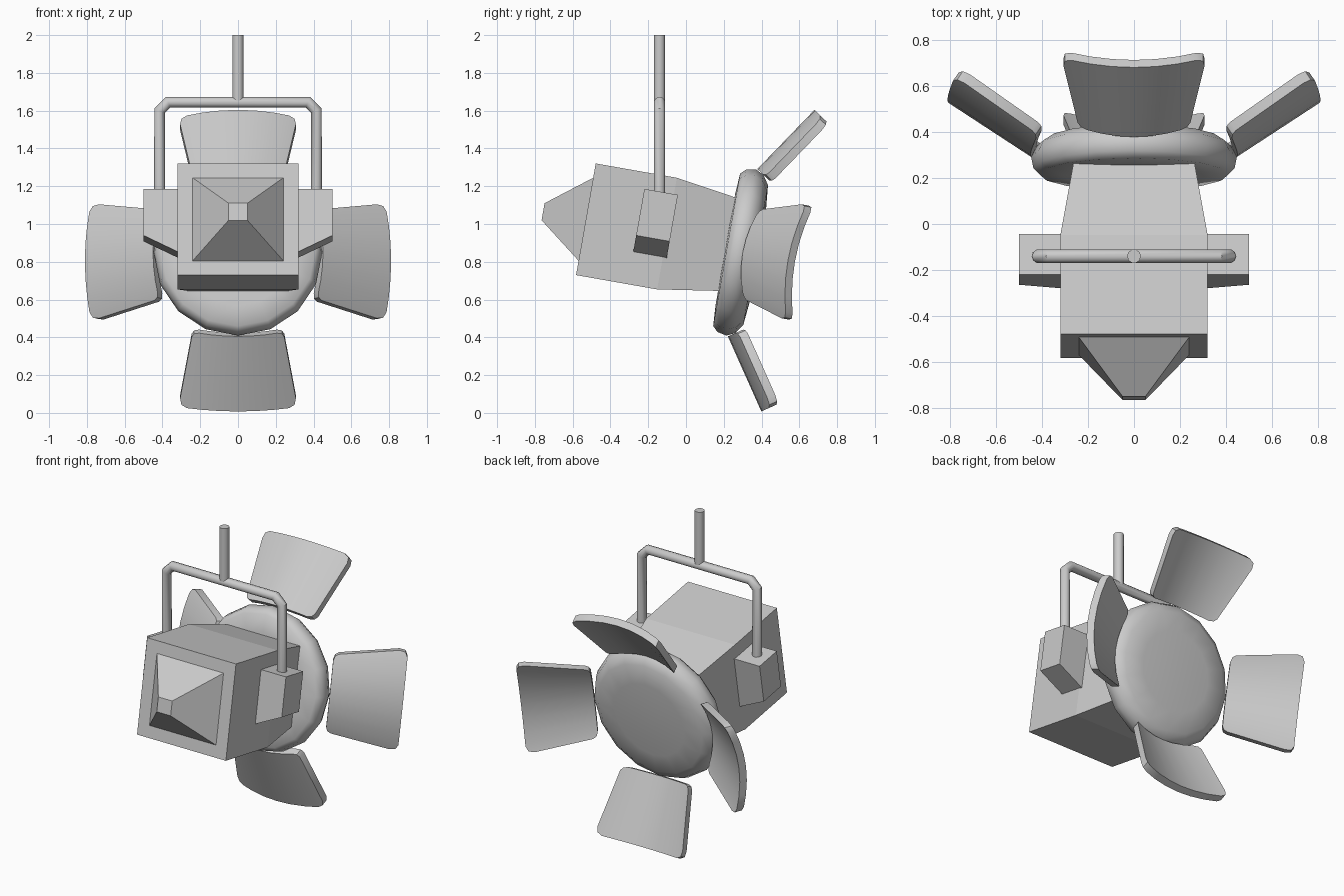
import bpy, bmesh, math
from mathutils import Matrix, Vector

if "Cube" in bpy.data.objects:
    bpy.data.objects.remove(bpy.data.objects["Cube"], do_unlink=True)

grey = bpy.data.materials.new("light_grey")
grey.use_nodes = True
colour = (0.6, 0.6, 0.6, 1)
grey.diffuse_color = colour
grey.node_tree.nodes["Principled BSDF"].inputs["Base Color"].default_value = colour

# Lamp frame: local y runs along the beam, tipped down towards the back
LAMP = Matrix.Translation((0, -0.53, 1.025)) @ Matrix.Rotation(math.radians(-10), 4, 'X')
LENS = LAMP @ Matrix.Translation((0, 0, -0.03))


def finish(name, bm, matrix, smooth=None):
    """Turn a bmesh into a placed, shaded object."""
    bmesh.ops.transform(bm, matrix=matrix, verts=bm.verts)
    bmesh.ops.recalc_face_normals(bm, faces=bm.faces)
    mesh = bpy.data.meshes.new(name)
    bm.to_mesh(mesh)
    bm.free()
    mesh.materials.append(grey)
    obj = bpy.data.objects.new(name, mesh)
    bpy.context.collection.objects.link(obj)
    if smooth:
        shade(obj, smooth)
    return obj


def shade(obj, angle):
    bpy.ops.object.select_all(action='DESELECT')
    obj.select_set(True)
    bpy.context.view_layer.objects.active = obj
    bpy.ops.object.shade_smooth_by_angle(angle=math.radians(angle))


def loft(name, sections):
    """Rectangles (y, half width, half height) joined along y."""
    bm = bmesh.new()
    rings = [[bm.verts.new((sx * w, y, sz * h))
              for sx, sz in ((-1, -1), (1, -1), (1, 1), (-1, 1))]
             for y, w, h in sections]
    for a, b in zip(rings, rings[1:]):
        for i in range(4):
            j = (i + 1) % 4
            bm.faces.new((a[i], a[j], b[j], b[i]))
    bm.faces.new(rings[0])
    bm.faces.new(rings[-1])
    return finish(name, bm, LAMP)


# Housing with tapered back, and blunt pyramid on the front
loft("housing", [(0, 0.32, 0.3), (0.436, 0.32, 0.3), (0.78, 0.26, 0.248)])
loft("front_pyramid", [(0, 0.24, 0.223), (-0.23, 0.05, 0.046)])

# Side brackets with sloping undersides
for side, label in ((1, "left"), (-1, "right")):
    bm = bmesh.new()
    outline = [(0.3, 0.212), (0.5, 0.212), (0.5, -0.038), (0.3, -0.135)]
    face = bm.faces.new([bm.verts.new((side * x, 0.277, z)) for x, z in outline])
    ext = bmesh.ops.extrude_face_region(bm, geom=[face])
    bmesh.ops.translate(bm, vec=(0, 0.18, 0),
                        verts=[v for v in ext["geom"] if isinstance(v, bmesh.types.BMVert)])
    finish(label + "_bracket", bm, LAMP)

# Round lens: a profile (radius, y) spun about the beam
bm = bmesh.new()
profile = [(0, 0.755), (0.3, 0.755), (0.41, 0.762), (0.437, 0.79), (0.447, 0.84),
           (0.425, 0.885), (0.375, 0.918), (0.25, 0.93), (0, 0.935)]
verts = [bm.verts.new((r, y, 0)) for r, y in profile]
edges = [bm.edges.new(pair) for pair in zip(verts, verts[1:])]
bmesh.ops.spin(bm, geom=verts + edges, cent=(0, 0, 0), axis=(0, 1, 0),
               angle=math.tau, steps=16, use_duplicate=False)
bmesh.ops.remove_doubles(bm, verts=bm.verts, dist=0.001)
finish("lens", bm, LENS, 60)


# Four curved flaps flaring out around the lens
def flap(name, turn):
    length, sag, thick = 0.435, 0.058, 0.045
    tilt = math.radians(56)
    along = Vector((0, math.cos(tilt), math.sin(tilt)))
    out = Vector((0, -math.sin(tilt), math.cos(tilt)))
    start = Vector((0, 0.848, 0.45))

    def point(t, u):
        width = 0.24 + 0.075 * u / length
        return start + Vector((t * width, 0, 0)) + along * u - out * sag * t * t

    bm = bmesh.new()
    columns = []
    for t in (-1, -0.96, -0.86, -0.6, -0.3, 0, 0.3, 0.6, 0.86, 0.96, 1):
        corner = {1: 0.05, 0.96: 0.015}.get(abs(t), 0)
        columns.append([bm.verts.new(point(t, u))
                        for u in (corner * 0.6, length - corner)])
    faces = [bm.faces.new((a[0], b[0], b[1], a[1]))
             for a, b in zip(columns, columns[1:])]
    ext = bmesh.ops.extrude_face_region(bm, geom=faces)
    bmesh.ops.translate(bm, vec=-out * thick,
                        verts=[v for v in ext["geom"] if isinstance(v, bmesh.types.BMVert)])
    finish(name, bm, LENS @ Matrix.Rotation(turn, 4, 'Y'), 30)


for i, label in enumerate(("top", "left", "bottom", "right")):
    flap(label + "_flap", i * math.pi / 2)


# Hanging yoke and stem, made from round tubes
def tube(name, points):
    curve = bpy.data.curves.new(name, 'CURVE')
    curve.dimensions = '3D'
    curve.bevel_depth = 0.03
    curve.bevel_resolution = 3
    curve.use_fill_caps = True
    spline = curve.splines.new('POLY')
    spline.points.add(len(points) - 1)
    for p, (x, z) in zip(spline.points, points):
        p.co = (x, -0.14, z, 1)
    curve.materials.append(grey)
    obj = bpy.data.objects.new(name, curve)
    bpy.context.collection.objects.link(obj)
    bpy.ops.object.select_all(action='DESELECT')
    obj.select_set(True)
    bpy.context.view_layer.objects.active = obj
    bpy.ops.object.convert(target='MESH')
    shade(bpy.context.view_layer.objects.active, 42)


half = [(0.415, 1.1), (0.415, 1.6), (0.37, 1.645)]
tube("yoke", half + [(-x, z) for x, z in reversed(half)])
tube("stem", [(0, 1.645), (0, 2)])
